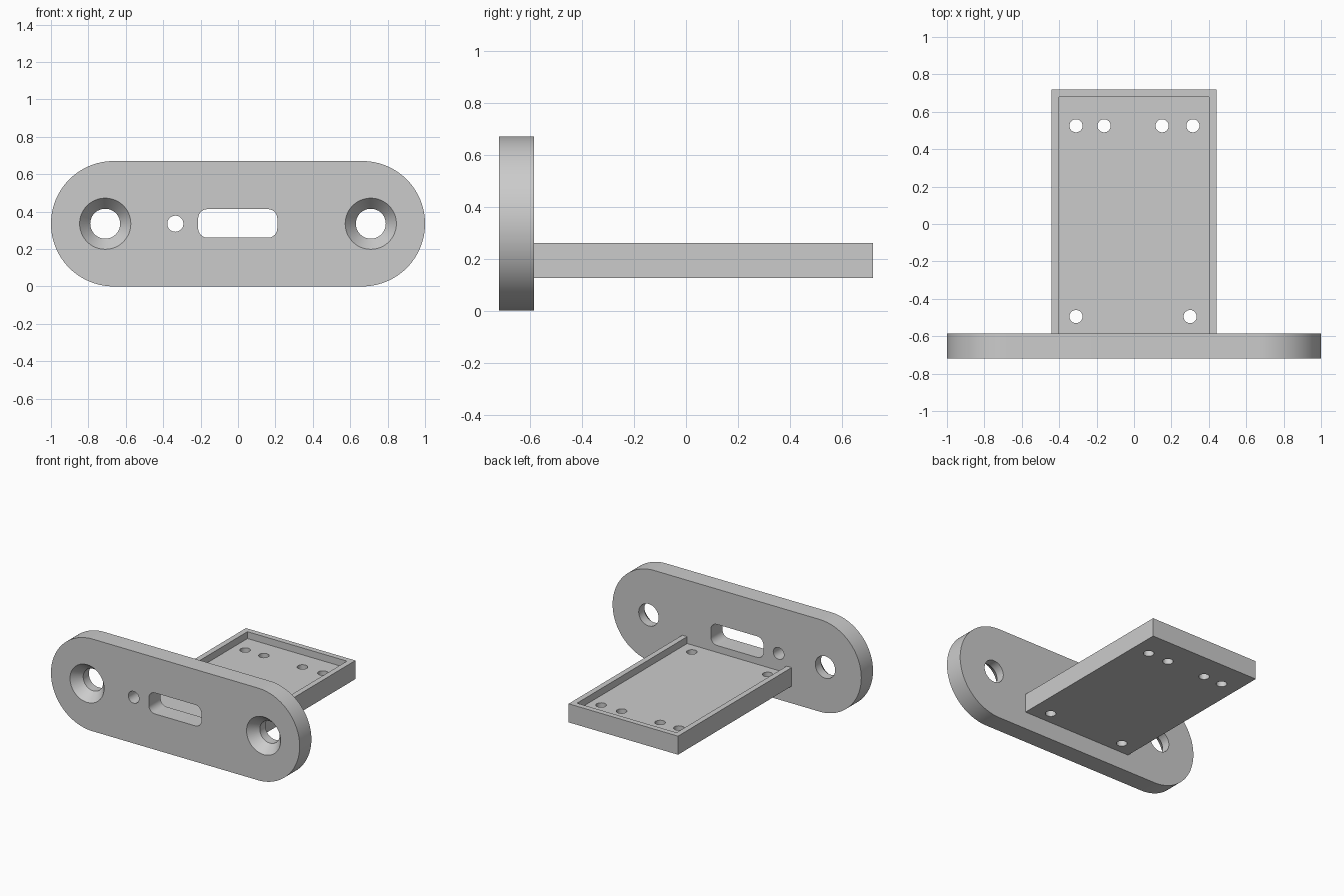
import bpy, bmesh, math
from mathutils import Matrix

cube = bpy.data.objects.get("Cube")
if cube:
    bpy.data.objects.remove(cube, do_unlink=True)

grey = bpy.data.materials.new("light grey")
grey.use_nodes = True
colour = (0.6, 0.6, 0.6, 1)
grey.diffuse_color = colour
grey.node_tree.nodes["Principled BSDF"].inputs["Base Color"].default_value = colour

FRONT, PLATE_BACK, BACK = -0.72, -0.585, 0.72
MID_Z = 0.335


def make_object(name, bm):
    bmesh.ops.recalc_face_normals(bm, faces=bm.faces)
    mesh = bpy.data.meshes.new(name)
    bm.to_mesh(mesh)
    bm.free()
    obj = bpy.data.objects.new(name, mesh)
    bpy.context.collection.objects.link(obj)
    mesh.materials.append(grey)
    return obj


def rounded_slab(name, x0, x1, z0, z1, radius, y0, y1, steps):
    """Rounded rectangle in the xz plane, extruded along y."""
    bm = bmesh.new()
    verts = []
    corners = [(x1 - radius, z1 - radius), (x0 + radius, z1 - radius),
               (x0 + radius, z0 + radius), (x1 - radius, z0 + radius)]
    for i, (cx, cz) in enumerate(corners):
        for s in range(steps + 1):
            a = math.pi / 2 * (i + s / steps)
            verts.append(bm.verts.new((cx + radius * math.cos(a), y0,
                                       cz + radius * math.sin(a))))
    bmesh.ops.remove_doubles(bm, verts=verts, dist=1e-5)
    face = bm.faces.new(bm.verts)
    ext = bmesh.ops.extrude_face_region(bm, geom=[face])["geom"]
    moved = [v for v in ext if isinstance(v, bmesh.types.BMVert)]
    bmesh.ops.translate(bm, verts=moved, vec=(0, y1 - y0, 0))
    return make_object(name, bm)


def box(name, x0, x1, y0, y1, z0, z1):
    bm = bmesh.new()
    bmesh.ops.create_cube(bm, size=1, matrix=Matrix.Translation(
        ((x0 + x1) / 2, (y0 + y1) / 2, (z0 + z1) / 2))
        @ Matrix.Diagonal((x1 - x0, y1 - y0, z1 - z0, 1)))
    return make_object(name, bm)


def turned(name, profile, place):
    """Closed solid of revolution from (radius, height) points."""
    bm = bmesh.new()
    n = 48
    rings = [[bm.verts.new((r * math.cos(math.tau * i / n),
                            r * math.sin(math.tau * i / n), h))
              for i in range(n)] for r, h in profile]
    for a, b in zip(rings, rings[1:]):
        for i in range(n):
            j = (i + 1) % n
            bm.faces.new((a[i], a[j], b[j], b[i]))
    bm.faces.new(rings[0])
    bm.faces.new(rings[-1])
    bm.transform(place)
    return make_object(name, bm)


def cut(target, cutters):
    for cutter in cutters:
        mod = target.modifiers.new("cut", 'BOOLEAN')
        mod.operation = 'DIFFERENCE'
        mod.solver = 'EXACT'
        mod.object = cutter
    bpy.context.view_layer.update()
    result = target.evaluated_get(bpy.context.evaluated_depsgraph_get())
    mesh = bpy.data.meshes.new_from_object(result)
    target.modifiers.clear()
    target.data = mesh
    for cutter in cutters:
        bpy.data.objects.remove(cutter, do_unlink=True)


def through_plate(x):
    """Placement whose local z runs from the front face backwards."""
    return Matrix.Translation((x, FRONT, MID_Z)) @ Matrix.Rotation(-math.pi / 2, 4, 'X')


# Face plate: countersunk screw holes, small round hole and slot
plate = rounded_slab("face_plate", -1, 1, 0, 2 * MID_Z, MID_Z, FRONT, PLATE_BACK, 24)
screw = [(0.157, -0.02), (0.137, 0), (0.08, 0.07), (0.08, 0.2)]
plate_cutters = [turned("screw_cutter", screw, through_plate(x)) for x in (-0.71, 0.71)]
plate_cutters.append(turned("pin_cutter", [(0.043, -0.1), (0.043, 0.2)],
                            through_plate(-0.335)))
plate_cutters.append(rounded_slab("slot_cutter", -0.213, 0.21, 0.26, 0.413, 0.05,
                                  FRONT - 0.1, PLATE_BACK + 0.1, 8))
cut(plate, plate_cutters)

# Tray: shallow recess open towards the plate, with mounting holes
tray = box("tray", -0.44, 0.44, PLATE_BACK, BACK, 0.125, 0.26)
cut(tray, [box("recess_cutter", -0.4, 0.4, PLATE_BACK - 0.1, BACK - 0.04, 0.21, 0.4)])
holes = [(x, 0.525) for x in (-0.31, -0.16, 0.15, 0.315)]
holes += [(x, -0.495) for x in (-0.31, 0.3)]
cut(tray, [turned("hole_cutter", [(0.035, 0), (0.035, 0.4)], Matrix.Translation((x, y, 0)))
           for x, y in holes])

# Smooth the round walls, keep edges crisp
bpy.ops.object.select_all(action='DESELECT')
for obj in (plate, tray):
    obj.select_set(True)
bpy.context.view_layer.objects.active = plate
bpy.ops.object.shade_smooth_by_angle(angle=math.radians(25))
